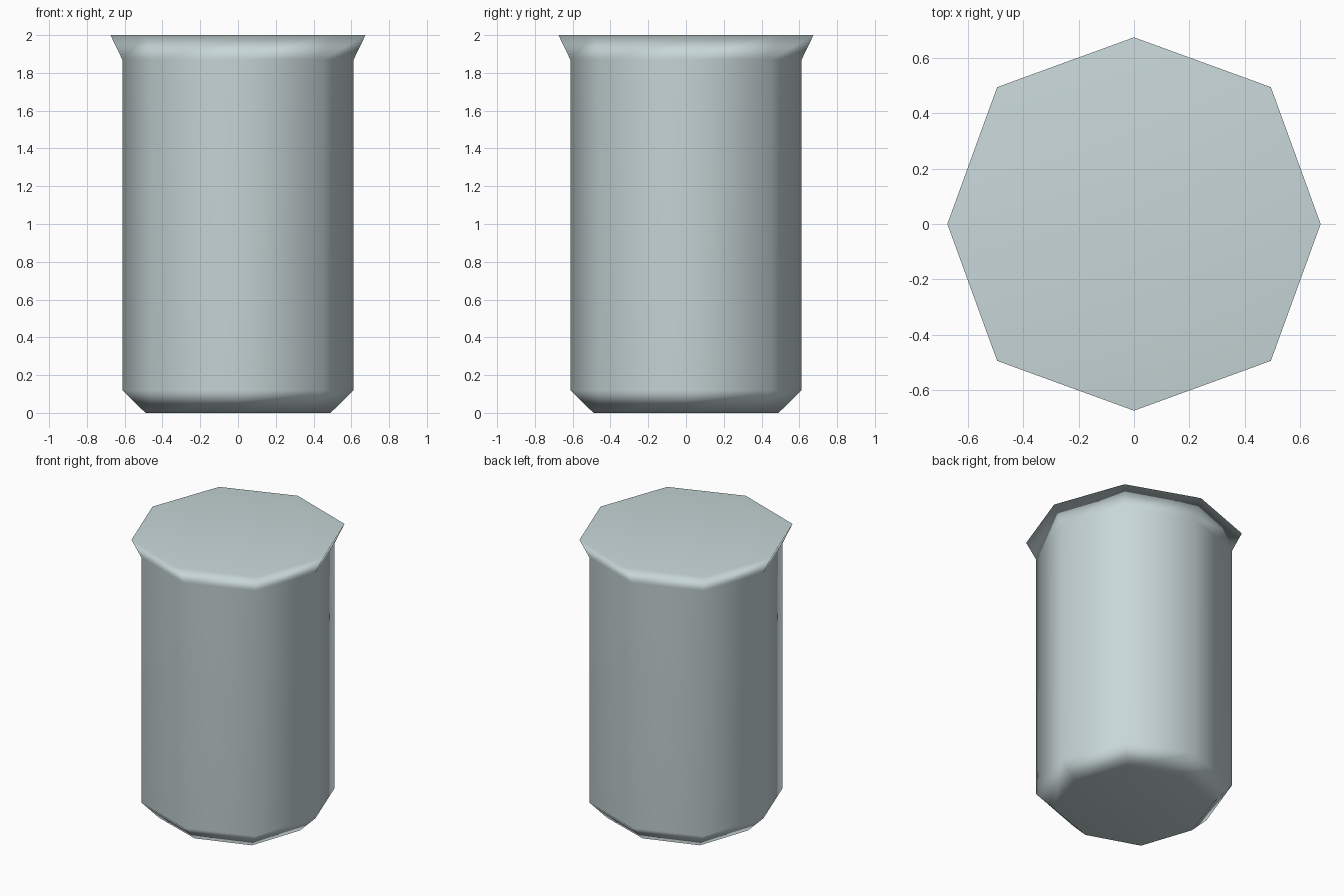
import bpy, bmesh, math

if "Cube" in bpy.data.objects:
    bpy.data.objects.remove(bpy.data.objects["Cube"])

# Ring profile: height, radius at the axis corners, radius at the diagonal corners
PROFILE = [
    (0.00, 0.49, 0.517),   # chamfered foot
    (0.12, 0.612, 0.635),  # straight wall starts
    (1.87, 0.612, 0.635),  # straight wall ends
    (2.00, 0.675, 0.70),   # flared lip
]
SIDES = 8

mat = bpy.data.materials.new("pale blue grey")
mat.diffuse_color = (0.58, 0.68, 0.69, 1.0)
mat.use_nodes = True
mat.node_tree.nodes["Principled BSDF"].inputs["Base Color"].default_value = mat.diffuse_color

bm = bmesh.new()
rings = []
for z, r_axis, r_diag in PROFILE:
    ring = []
    for i in range(SIDES):
        a = i * math.tau / SIDES
        r = r_diag if i % 2 else r_axis
        ring.append(bm.verts.new((r * math.cos(a), r * math.sin(a), z)))
    rings.append(ring)

# Walls
for lower, upper in zip(rings, rings[1:]):
    for i in range(SIDES):
        j = (i + 1) % SIDES
        bm.faces.new((lower[i], lower[j], upper[j], upper[i]))

# Flat caps
bm.faces.new(rings[0][::-1])
bm.faces.new(rings[-1])

# Smooth form, with the large faces dominating the normals
for f in bm.faces:
    f.smooth = True

mesh = bpy.data.meshes.new("flared_container")
bm.to_mesh(mesh)
bm.free()
mesh.materials.append(mat)
obj = bpy.data.objects.new("flared_container", mesh)
bpy.context.collection.objects.link(obj)

mod = obj.modifiers.new("weighted normals", 'WEIGHTED_NORMAL')
mod.mode = 'FACE_AREA'
mod.weight = 50
